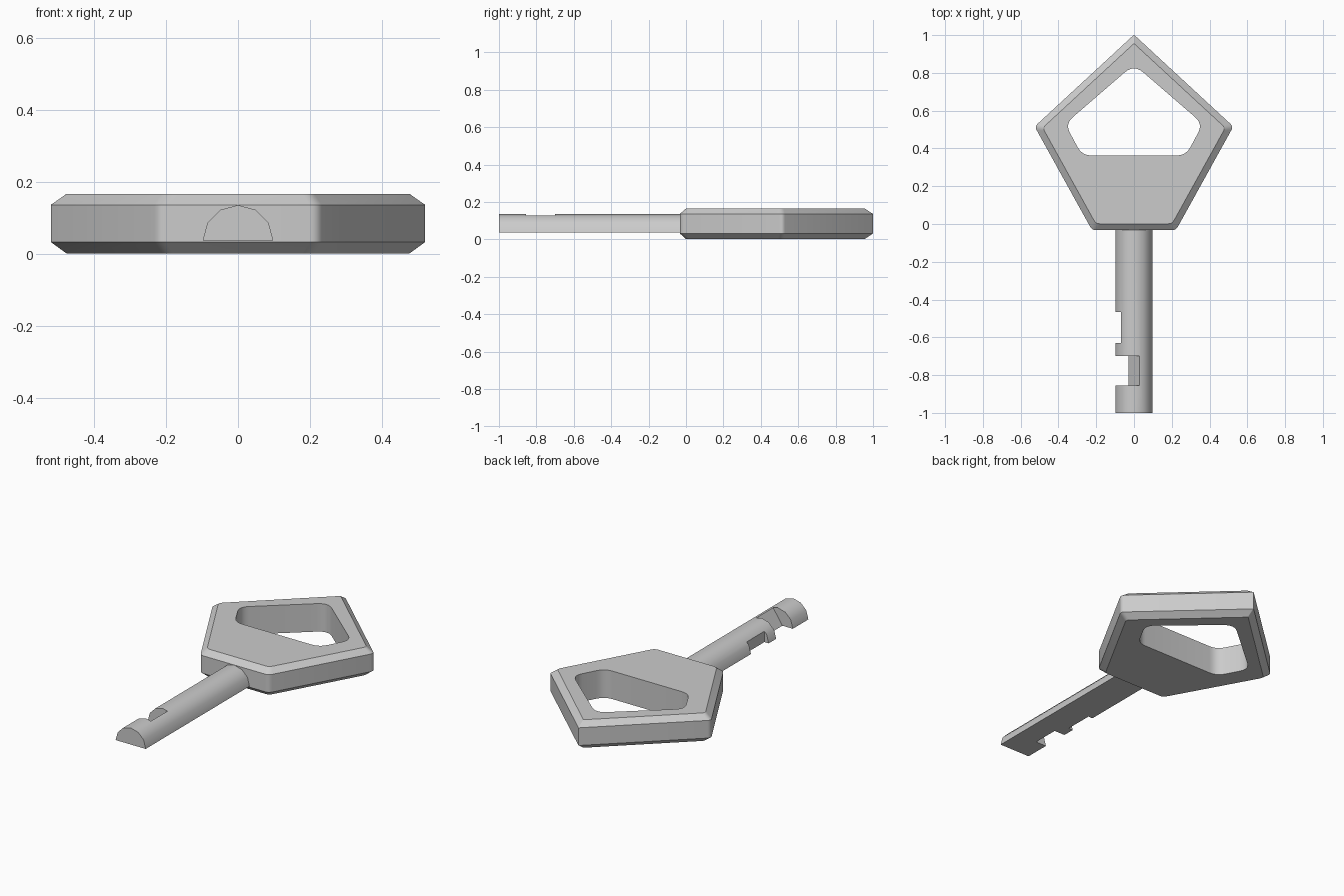
import bpy, bmesh, math
from mathutils import Vector

if "Cube" in bpy.data.objects:
    bpy.data.objects.remove(bpy.data.objects["Cube"])


def rounded(corners, inset=0.0, segs=4):
    """Counter-clockwise polygon of (x, y, cut), moved inward, corners rounded."""
    pts = [Vector(c[:2]) for c in corners]
    n = len(pts)
    moved = []
    for i in range(n):
        a = (pts[i] - pts[i - 1]).normalized()
        b = (pts[(i + 1) % n] - pts[i]).normalized()
        na, nb = Vector((-a.y, a.x)), Vector((-b.y, b.x))
        moved.append(pts[i] + (na + nb) * inset / (1 + na.dot(nb)))
    out = []
    for i, p in enumerate(moved):
        cut = corners[i][2]
        s = p + (moved[i - 1] - p).normalized() * cut
        e = p + (moved[(i + 1) % n] - p).normalized() * cut
        for k in range(segs + 1):
            t = k / segs
            out.append(s * (1 - t) ** 2 + p * 2 * t * (1 - t) + e * t * t)
    return out


def loft(name, rings):
    """Solid through rings of 3D points with equal counts."""
    bm = bmesh.new()
    loops = [[bm.verts.new(p) for p in r] for r in rings]
    for lo, hi in zip(loops, loops[1:]):
        for i in range(len(lo)):
            j = (i + 1) % len(lo)
            bm.faces.new((lo[i], lo[j], hi[j], hi[i]))
    bm.faces.new(loops[0][::-1])
    bm.faces.new(loops[-1])
    bmesh.ops.recalc_face_normals(bm, faces=bm.faces)
    me = bpy.data.meshes.new(name)
    bm.to_mesh(me)
    bm.free()
    ob = bpy.data.objects.new(name, me)
    bpy.context.collection.objects.link(ob)
    return ob


def layer(pts, z):
    return [(p[0], p[1], z) for p in pts]


def along_y(profile, y0, y1):
    return [[(x, y, z) for x, z in profile] for y in (y0, y1)]


def cut(ob, cutter):
    cutter.hide_render = True
    mod = ob.modifiers.new("cut", 'BOOLEAN')
    mod.operation, mod.solver, mod.object = 'DIFFERENCE', 'EXACT', cutter
    bpy.context.view_layer.objects.active = ob
    bpy.ops.object.modifier_apply(modifier=mod.name)
    bpy.data.objects.remove(cutter)


def smooth(ob, angle):
    bpy.ops.object.select_all(action='DESELECT')
    ob.select_set(True)
    bpy.context.view_layer.objects.active = ob
    bpy.ops.object.shade_smooth_by_angle(angle=math.radians(angle))


# Pentagonal bow with chamfered rims
outer = [(0, 1.002, 0.004), (-0.526, 0.516, 0.02), (-0.222, -0.033, 0.022),
         (0.222, -0.033, 0.022), (0.526, 0.516, 0.02)]
bow = loft("key_bow", [layer(rounded(outer, d), z) for d, z in
                       ((0.034, 0.001), (0, 0.032), (0, 0.136), (0.034, 0.166))])

# Rounded finger hole
hole = [(0, 0.845, 0.065), (-0.365, 0.53, 0.055), (-0.275, 0.363, 0.05),
        (0.275, 0.363, 0.05), (0.365, 0.53, 0.055)]
ring = rounded(hole, 0, 6)
cut(bow, loft("hole_cutter", [layer(ring, -0.1), layer(ring, 0.3)]))
smooth(bow, 28)

# Half-round blade
arc = [(0.098 * math.cos(math.pi * i / 6), 0.037 + 0.098 * math.sin(math.pi * i / 6))
       for i in range(7)]
blade = loft("key_blade", along_y(arc, -1.0, -0.02))

# Bitting: a straight shallow notch and a deep slanted one
shallow = [(-0.2, 0), (-0.07, 0), (-0.07, 0.2), (-0.2, 0.2)]
deep = [(-0.2, -0.01), (-0.0613, -0.01), (0.0787, 0.2), (-0.2, 0.2)]
cut(blade, loft("shallow_cutter", along_y(shallow, -0.63, -0.465)))
cut(blade, loft("deep_cutter", along_y(deep, -0.855, -0.70)))
smooth(blade, 35)
